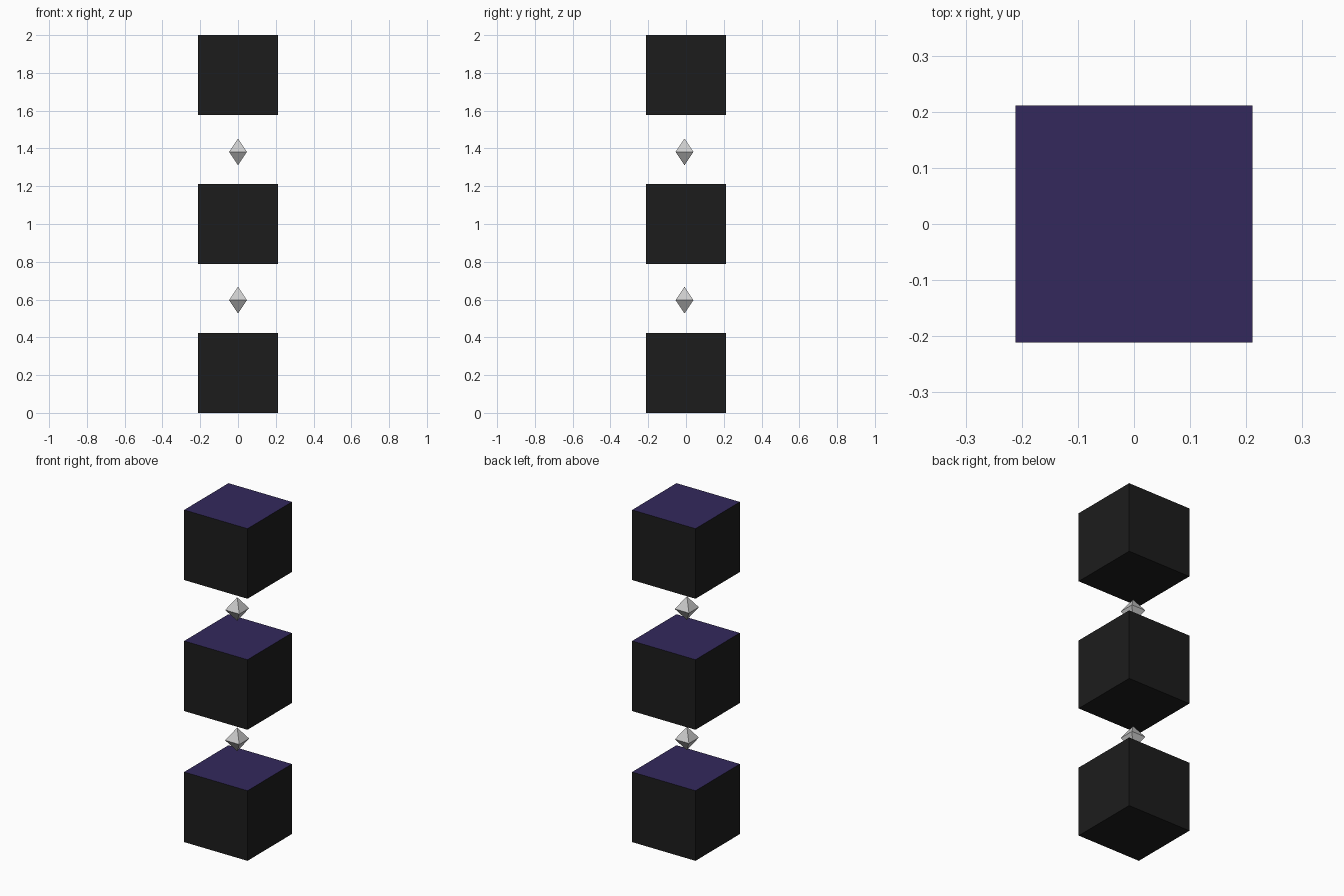
import bpy, bmesh
from mathutils import Matrix, Vector

if "Cube" in bpy.data.objects:
    bpy.data.objects.remove(bpy.data.objects["Cube"])


def material(name, rgb):
    m = bpy.data.materials.new(name)
    m.diffuse_color = (*rgb, 1)
    m.use_nodes = True
    m.node_tree.nodes["Principled BSDF"].inputs["Base Color"].default_value = m.diffuse_color
    return m


black = material("black", (0.012, 0.012, 0.012))
purple = material("purple", (0.033, 0.022, 0.107))


def finish(name, bm, loc, mats=()):
    bmesh.ops.recalc_face_normals(bm, faces=bm.faces)
    me = bpy.data.meshes.new(name)
    bm.to_mesh(me)
    bm.free()
    for m in mats:
        me.materials.append(m)
    ob = bpy.data.objects.new(name, me)
    ob.location = loc
    bpy.context.collection.objects.link(ob)


# Black cubes with a purple top face
SIZE = 0.422
for i in range(3):
    bm = bmesh.new()
    bmesh.ops.create_cube(bm, size=SIZE)
    for f in bm.faces:
        f.material_index = int(f.normal.z > 0.5)
    finish(f"cube_{i + 1}", bm, (0, 0, SIZE / 2 + i * (2 - SIZE) / 2), (black, purple))

# Small square-based double pyramids floating in the gaps
R, H = 0.047, 0.071
for i, z in enumerate((0.597, 1.382)):
    bm = bmesh.new()
    ring = [bm.verts.new((x * R, y * R, 0)) for x, y in ((-1, -1), (1, -1), (1, 1), (-1, 1))]
    for h in (H, -H):
        tip = bm.verts.new((0, 0, h))
        for k in range(4):
            bm.faces.new((ring[k], ring[(k + 1) % 4], tip))
    finish(f"diamond_{i + 1}", bm, (0, -0.008, z))
